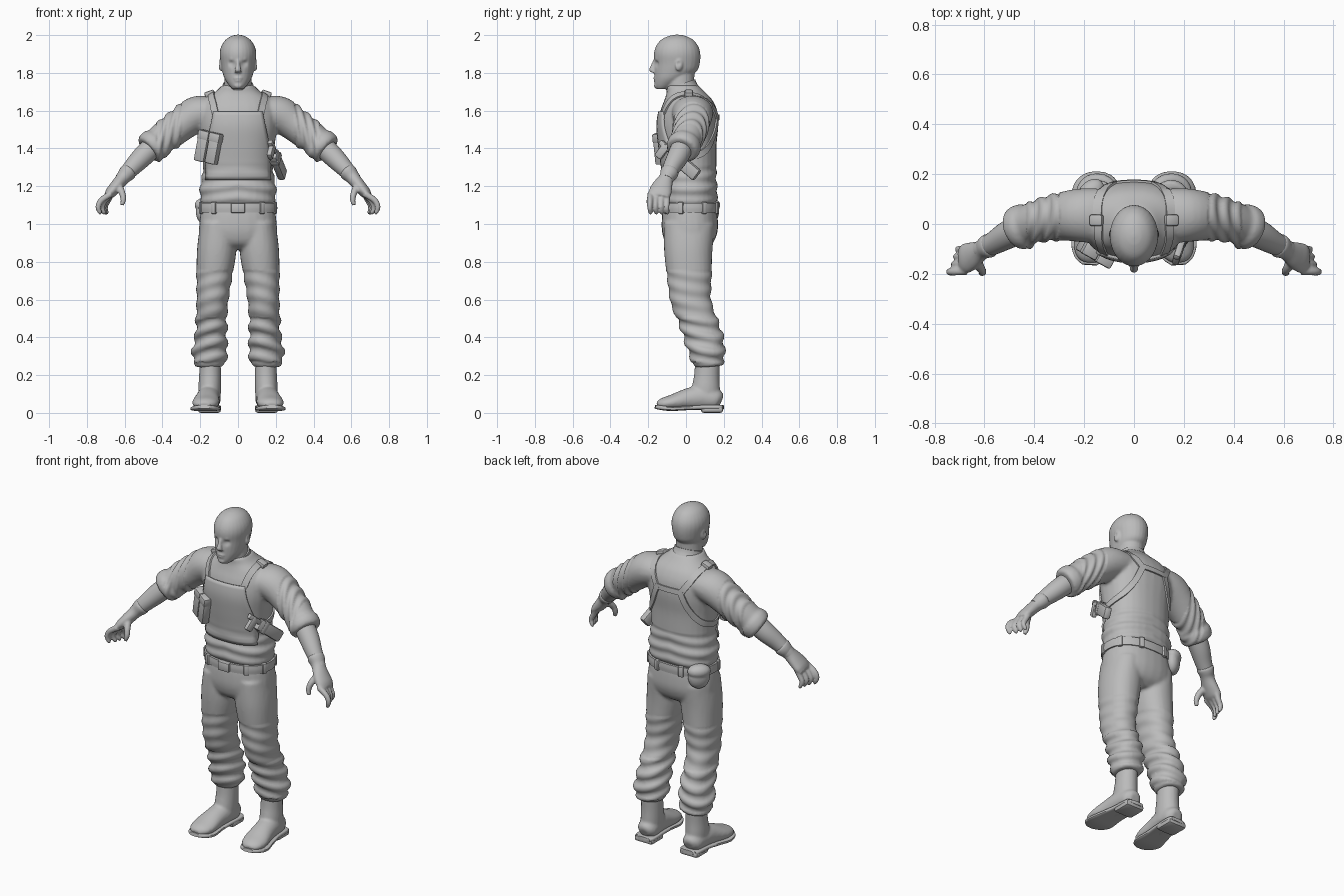
import bpy, bmesh, math
from mathutils import Vector, Euler, Matrix
from mathutils.bvhtree import BVHTree

if "Cube" in bpy.data.objects:
    bpy.data.objects.remove(bpy.data.objects["Cube"])

grey = bpy.data.materials.new("plain grey")
grey.use_nodes = True
grey.diffuse_color = (0.5, 0.5, 0.5, 1)
grey.node_tree.nodes["Principled BSDF"].inputs["Base Color"].default_value = (0.5, 0.5, 0.5, 1)
UP = Vector((0, 0, 1))


def spline(rows, steps=5):
    """Smooth curve through rows of numbers."""
    rows = [Vector(r) for r in rows]
    ext = [rows[0] * 2 - rows[1]] + rows + [rows[-1] * 2 - rows[-2]]
    out = []
    for a, b, c, d in zip(ext, ext[1:], ext[2:], ext[3:]):
        for i in range(steps):
            t = i / steps
            out.append(b + (c - a) * (t / 2) + (a * 2 - b * 5 + c * 4 - d) * (t * t / 2)
                       + (b * 3 - a - c * 3 + d) * (t ** 3 / 2))
    return out + [rows[-1]]


def skin(bm, loops):
    """Close a stack of point loops into a solid."""
    rings = [[bm.verts.new(p) for p in loop] for loop in loops]
    for r, s in zip(rings, rings[1:]):
        for i in range(len(r)):
            j = (i + 1) % len(r)
            bm.faces.new((r[i], r[j], s[j], s[i]))
    bm.faces.new(rings[0])
    bm.faces.new(rings[-1])


def loft(bm, rows, side=1, ref=(0, 1, 0), flat=None, power=2, n=28):
    """Rows are x, y, z, radius along ref, radius across."""
    rows = spline(rows)
    mids = [Vector((r[0] * side, r[1], r[2])) for r in rows]
    loops = []
    for i, r in enumerate(rows):
        t = flat or (mids[min(i + 1, len(mids) - 1)] - mids[max(i - 1, 0)])
        t = t.normalized()
        u = Vector(ref)
        u = (u - t * u.dot(t)).normalized()
        v = t.cross(u)
        loop = []
        for k in range(n):
            c, s = math.cos(math.tau * k / n), math.sin(math.tau * k / n)
            c = math.copysign(abs(c) ** (2 / power), c)
            s = math.copysign(abs(s) ** (2 / power), s)
            loop.append(mids[i] + u * c * r[3] + v * s * r[4])
        loops.append(loop)
    skin(bm, loops)


def upright(bm, rows, power=2):
    """Rows are z, centre y, half width, half depth."""
    loft(bm, [(0, y, z, d, w) for z, y, w, d in rows], flat=UP, power=power)


def ball(bm, loc, radii, turn=(0, 0, 0)):
    m = Matrix.LocRotScale(Vector(loc), Euler(turn), Vector(radii))
    bmesh.ops.create_uvsphere(bm, u_segments=20, v_segments=12, radius=1, matrix=m)


def finish(name, bm, voxel=0, smooth=4, angle=40):
    bmesh.ops.recalc_face_normals(bm, faces=bm.faces)
    ob = bpy.data.objects.new(name, bpy.data.meshes.new(name))
    bm.to_mesh(ob.data)
    bm.free()
    bpy.context.collection.objects.link(ob)
    if voxel:
        m = ob.modifiers.new("fuse", 'REMESH')
        m.mode, m.voxel_size = 'VOXEL', voxel
        m = ob.modifiers.new("relax", 'SMOOTH')
        m.factor, m.iterations = 0.5, smooth
        ev = ob.evaluated_get(bpy.context.evaluated_depsgraph_get())
        me = bpy.data.meshes.new_from_object(ev)
        ob.modifiers.clear()
        ob.data = me
    ob.data.materials.clear()
    ob.data.materials.append(grey)
    bpy.ops.object.select_all(action='DESELECT')
    ob.select_set(True)
    bpy.context.view_layer.objects.active = ob
    bpy.ops.object.shade_smooth_by_angle(angle=math.radians(angle))
    return ob


def box(name, loc, size, turn=(0, 0, 0), bevel=0.008):
    bm = bmesh.new()
    bmesh.ops.create_cube(bm, size=1, matrix=Matrix.LocRotScale(Vector(loc), Euler(turn), Vector(size)))
    bmesh.ops.bevel(bm, geom=bm.edges[:], offset=bevel, segments=2, affect='EDGES', profile=0.5)
    return finish(name, bm)


def push(ob, centre, radius, offset):
    for v in ob.data.vertices:
        d = (v.co - Vector(centre)).length / radius
        if d < 3:
            v.co += Vector(offset) * math.exp(-d * d)


# head with neck, ears and face
bm = bmesh.new()
upright(bm, [(1.715, -.125, .03, .033), (1.735, -.108, .048, .058), (1.77, -.08, .071, .087),
             (1.81, -.055, .084, .113), (1.85, -.047, .091, .12), (1.9, -.047, .097, .123),
             (1.94, -.047, .089, .112), (1.975, -.047, .066, .085), (1.995, -.046, .035, .045),
             (2.002, -.046, .008, .01)])
upright(bm, [(1.66, -.015, .08, .08), (1.73, -.03, .074, .075), (1.81, -.03, .07, .075)])
loft(bm, [(0, -.158, 1.875, .012, .01), (0, -.172, 1.84, .014, .011), (0, -.18, 1.815, .016, .017),
          (0, -.172, 1.802, .012, .018)], flat=UP)
ball(bm, (0, -.165, 1.772), (.024, .008, .006))
ball(bm, (0, -.163, 1.76), (.02, .009, .007))
ball(bm, (0, -.156, 1.732), (.022, .014, .014))
for s in (1, -1):
    ball(bm, (.09 * s, -.035, 1.845), (.011, .022, .036), (-.2, 0, .35 * s))
head = finish("head", bm, .0055, 3, 60)
for s in (1, -1):
    push(head, (.036 * s, -.16, 1.85), .016, (0, .013, 0))
    push(head, (.036 * s, -.155, 1.868), .012, (0, -.004, 0))
    push(head, (.036 * s, -.15, 1.848), .008, (0, -.005, 0))
    push(head, (.104 * s, -.04, 1.85), .012, (-.007 * s, 0, 0))

# shirt: torso fused with sleeves
bm = bmesh.new()
upright(bm, [(1.095, .02, .185, .135), (1.13, .02, .198, .145), (1.19, .02, .203, .146),
             (1.24, .02, .192, .141), (1.32, .018, .187, .143), (1.42, .012, .195, .15),
             (1.52, .012, .208, .159), (1.6, .015, .205, .15), (1.66, .012, .175, .125),
             (1.7, -.002, .12, .1), (1.735, -.02, .084, .085)], 2.3)
for s in (1, -1):
    loft(bm, [(.1, .03, 1.6, .11, .07), (.21, .035, 1.583, .108, .096), (.29, .03, 1.535, .097, .09),
              (.37, .015, 1.475, .087, .086), (.43, -.005, 1.428, .08, .079),
              (.46, -.015, 1.405, .078, .076)], s)
    loft(bm, [(.425, -.003, 1.432, .08, .078), (.437, -.007, 1.422, .09, .089),
              (.462, -.016, 1.402, .09, .088), (.476, -.022, 1.39, .08, .077)], s)
shirt = finish("shirt", bm, .0095, 5, 60)
for v in shirt.data.vertices:
    # creases along the sleeves and above the belt
    x, z = abs(v.co.x), v.co.z
    if .3 < x < .43:
        v.co += v.normal * .005 * math.sin(x * 150 + z * 25 + v.co.y * 18)
    elif z < 1.3 and x < .25:
        v.co += v.normal * .004 * math.sin(z * 95 + x * 12)
tree = BVHTree.FromPolygons([v.co.copy() for v in shirt.data.vertices],
                            [tuple(p.vertices) for p in shirt.data.polygons])

# collar
bm = bmesh.new()
loft(bm, [(0, -.012, 1.69, .092, .094), (0, -.022, 1.72, .083, .084), (0, -.027, 1.742, .079, .08)],
     flat=Vector((0, -.32, 1)))
finish("collar", bm)

# forearms and gloved hands
for s, label in ((1, "left"), (-1, "right")):
    bm = bmesh.new()
    loft(bm, [(.43, -.01, 1.43, .058, .058), (.5, -.04, 1.362, .057, .056), (.56, -.075, 1.3, .047, .047),
              (.62, -.105, 1.235, .036, .034)], s)
    finish(label + "_forearm", bm)
    bm = bmesh.new()
    loft(bm, [(.572, -.082, 1.285, .042, .04), (.58, -.086, 1.277, .049, .046), (.592, -.092, 1.264, .047, .044),
              (.612, -.105, 1.24, .04, .036), (.645, -.125, 1.2, .054, .033), (.675, -.138, 1.165, .06, .029),
              (.695, -.142, 1.143, .05, .018)], s)
    for i in range(4):
        y = -.188 + .03 * i
        bend = .012 * (i == 0) - .008 * i
        loft(bm, [(.672, y, 1.16, .017, .018), (.712 + bend, y - .003, 1.125, .016, .016),
                  (.728 + bend, y - .004, 1.09, .014, .015), (.718 + bend, y, 1.06, .011, .011),
                  (.712 + bend, y, 1.052, .005, .005)], s, n=12)
    loft(bm, [(.635, -.14, 1.205, .022, .024), (.615, -.178, 1.168, .018, .018), (.607, -.193, 1.13, .015, .016),
              (.615, -.198, 1.1, .01, .011)], s, ref=(1, 0, 0), n=12)
    finish(label + "_glove", bm, .006, 3, 60)

# trousers: hips fused with both legs
bm = bmesh.new()
upright(bm, [(1.1, .02, .192, .14), (1.03, .02, .202, .148), (.96, .02, .207, .147),
             (.9, .018, .195, .125), (.865, .018, .13, .08)], 2.3)
for s in (1, -1):
    loft(bm, [(.105, .018, 1.0, .135, .095), (.113, .012, .86, .128, .104), (.126, .018, .72, .118, .094),
              (.135, .025, .6, .108, .084), (.14, .058, .5, .099, .082), (.143, .093, .4, .102, .084),
              (.15, .112, .32, .094, .094), (.153, .122, .265, .082, .082), (.153, .124, .245, .072, .072)],
         s, power=2.2)
trousers = finish("trousers", bm, .0095, 4, 60)
for v in trousers.data.vertices:
    # gathered folds on the lower legs, faint ones above
    z = v.co.z
    amount = .008 if .27 < z < .5 else .003 if .5 < z < .75 else 0
    v.co += v.normal * amount * math.sin(z * 82 + v.co.y * 14 + abs(v.co.x) * 20)

# boots
for s, label in ((1, "left"), (-1, "right")):
    bm = bmesh.new()
    loft(bm, [(.148, .115, .3, .066, .056), (.148, .11, .2, .067, .058), (.15, .105, .13, .075, .06),
              (.15, .1, .06, .08, .058)], s)
    loft(bm, [(.15, .187, .06, .03, .03), (.15, .16, .07, .055, .056), (.155, .08, .08, .065, .062),
              (.162, .01, .072, .058, .064), (.17, -.07, .056, .042, .072), (.176, -.125, .047, .031, .06),
              (.178, -.153, .04, .016, .03)], s, ref=(0, 0, 1))
    finish(label + "_boot", bm, .008, 4, 60)
    bm = bmesh.new()
    loft(bm, [(.15, .199, .03, .01, .035), (.15, .18, .03, .012, .06), (.155, .08, .03, .012, .062),
              (.165, .0, .026, .012, .069), (.172, -.08, .022, .012, .08), (.177, -.135, .028, .012, .062),
              (.179, -.163, .033, .01, .03)], s, ref=(0, 0, 1), power=4)
    finish(label + "_sole", bm)
    box(label + "_heel", (.151 * s, .138, .018), (.122, .118, .036), bevel=.015)

# belt, buckle and loops
bm = bmesh.new()
upright(bm, [(1.06, .02, .206, .15), (1.085, .02, .208, .152), (1.11, .02, .206, .15)], 2.3)
finish("belt", bm)
box("belt_buckle", (0, -.134, 1.085), (.075, .022, .054))
for s in (1, -1):
    for i, a in enumerate((.62, 1.25, 2.1, 2.8)):
        loc = (.2 * s * math.sin(a) ** .85, .02 - .147 * math.cos(a), 1.085)
        box("belt_loop", loc, (.03, .028, .062), (0, 0, s * a), .006)

# round belt pouch with flap, at the back of the right hip
bm = bmesh.new()
ball(bm, (-.172, .122, 1.065), (.062, .042, .07), (0, 0, -2.3))
ball(bm, (-.174, .124, 1.1), (.066, .047, .04), (0, 0, -2.3))
finish("hip_pouch", bm, .007, 2)

# vest front panel draped over the chest
bm = bmesh.new()
rows = []
for j in range(19):
    z = 1.595 - j * .02
    half = min(.17, .128 + (1.595 - z) * .2)
    line = []
    for i in range(17):
        x = half * (i / 8 - 1)
        hit = tree.ray_cast(Vector((x, -1, z)), Vector((0, 1, 0)))[0]
        line.append(bm.verts.new(hit + Vector((0, -.004, 0))))
    rows.append(line)
for r, q in zip(rows, rows[1:]):
    for i in range(16):
        bm.faces.new((r[i], r[i + 1], q[i + 1], q[i]))
panel = finish("vest_panel", bm)
m = panel.modifiers.new("thickness", 'SOLIDIFY')
m.thickness, m.offset = .014, 0


def strap(name, points, width, lift=.008):
    """Flat band that hugs the shirt."""
    hits = [tree.find_nearest(p)[:2] for p in spline(points, 8)]
    loops = []
    for i, (p, nrm) in enumerate(hits):
        t = hits[min(i + 1, len(hits) - 1)][0] - hits[max(i - 1, 0)][0]
        w = t.cross(nrm).normalized() * width / 2
        loops.append((p + w + nrm * lift, p - w + nrm * lift, p - w - nrm * lift, p + w - nrm * lift))
    bm = bmesh.new()
    skin(bm, loops)
    finish(name, bm, angle=50)


for s, label in ((1, "left"), (-1, "right")):
    strap(label + "_shoulder_strap", [(.125 * s, -.13, 1.59), (.14 * s, -.1, 1.65), (.15 * s, -.02, 1.7),
                                      (.15 * s, .06, 1.69), (.13 * s, .13, 1.64), (.08 * s, .17, 1.56)], .036)
    strap(label + "_back_strap", [(.075 * s, .17, 1.57), (.12 * s, .16, 1.47), (.17 * s, .11, 1.39),
                                  (.2 * s, .02, 1.35), (.17 * s, -.08, 1.35)], .034)
    box(label + "_strap_buckle", (.15 * s, .015, 1.69), (.055, .045, .03), (0, .35 * s, 0))
strap("back_bridge", [(-.085, .18, 1.565), (0, .18, 1.565), (.085, .18, 1.565)], .03)

# twin magazine pouches on the right of the chest
for x, y, z in ((-.186, -.103, 1.41), (-.128, -.138, 1.397)):
    box("magazine_pouch", (x, y, z), (.062, .045, .16), (0, .21, -.5))
    box("pouch_flap", (x + .012, y - .003, z + .06), (.067, .055, .05), (0, .21, -.5))

# slanted holster with pistol grip on the left of the chest
turn = Vector((.07, .2, -.17)).to_track_quat('Y', 'Z').to_euler()
box("holster", (.213, -.01, 1.315), (.042, .19, .068), turn, .012)
box("holster_band", (.2, -.045, 1.345), (.05, .035, .076), turn)
box("pistol_grip", (.176, -.125, 1.385), (.03, .045, .085), turn, .01)
box("pistol_slide", (.182, -.1, 1.405), (.028, .1, .03), turn)
